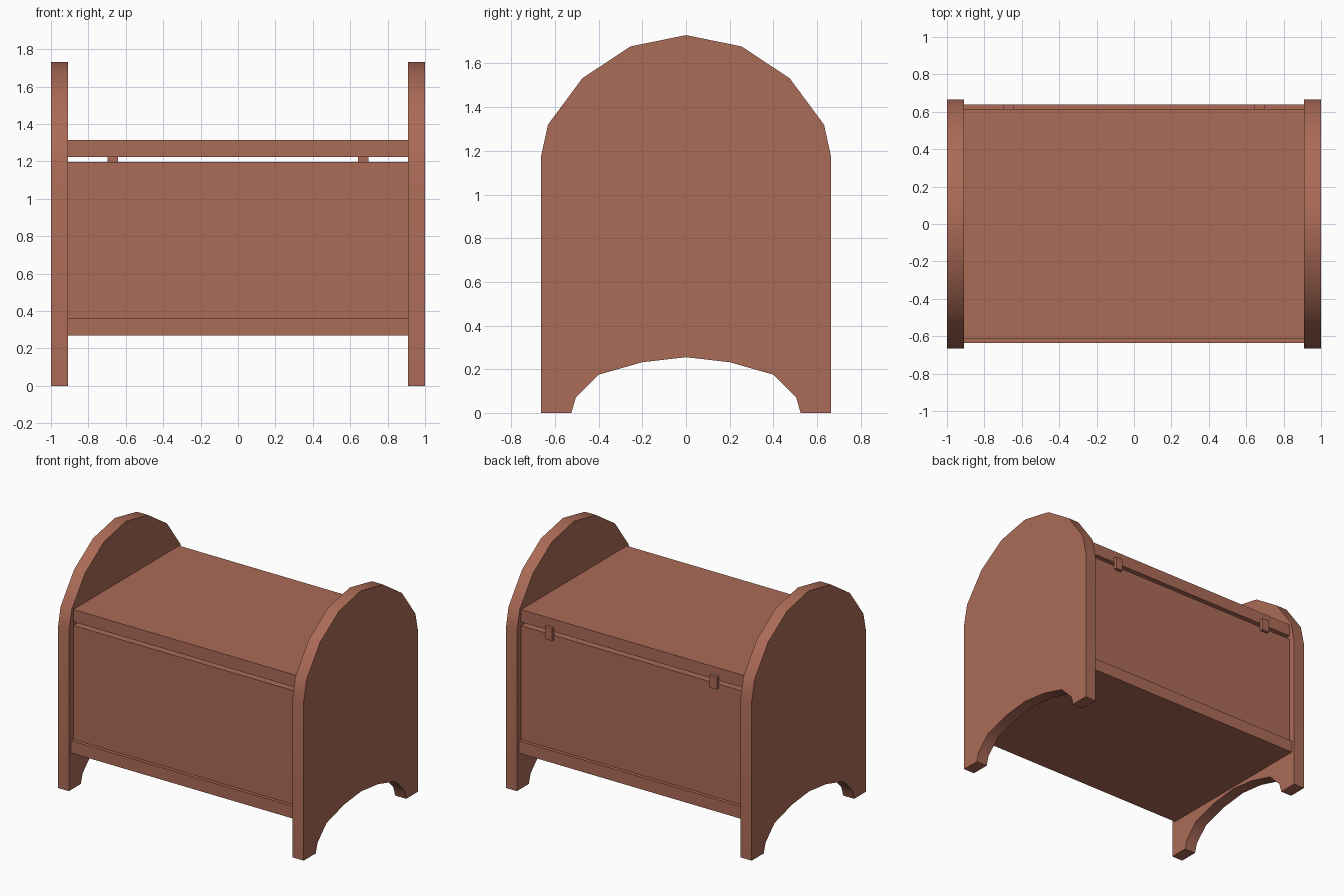
import bpy, bmesh, math

if "Cube" in bpy.data.objects:
    bpy.data.objects.remove(bpy.data.objects["Cube"])

wood = bpy.data.materials.new("reddish_brown_wood")
wood.diffuse_color = (0.41, 0.147, 0.095, 1)
wood.use_nodes = True
wood.node_tree.nodes["Principled BSDF"].inputs["Base Color"].default_value = wood.diffuse_color


def add_object(name, bm):
    bmesh.ops.recalc_face_normals(bm, faces=bm.faces)
    mesh = bpy.data.meshes.new(name)
    bm.to_mesh(mesh)
    bm.free()
    mesh.materials.append(wood)
    obj = bpy.data.objects.new(name, mesh)
    bpy.context.collection.objects.link(obj)
    return obj


def board(name, x, y, z):
    """Box from (min, max) ranges on each axis."""
    bm = bmesh.new()
    bmesh.ops.create_cube(bm, size=1)
    for v in bm.verts:
        v.co = [r[0] if c < 0 else r[1] for c, r in zip(v.co, (x, y, z))]
    return add_object(name, bm)


def end_panel(name, x0, x1):
    """Arched end board with an arched cut-out between its feet."""
    outer = [(0.665, 0), (0.665, 1.17), (0.632, 1.32), (0.475, 1.532), (0.255, 1.678)]
    inner = [(0.20, 0.232), (0.40, 0.175), (0.505, 0.07), (0.525, 0)]
    profile = (outer + [(0, 1.73)] + [(-y, z) for y, z in reversed(outer)]
               + [(-y, z) for y, z in reversed(inner)] + [(0, 0.255)] + inner)
    bm = bmesh.new()
    face = bm.faces.new([bm.verts.new((x0, y, z)) for y, z in profile])
    ext = bmesh.ops.extrude_face_region(bm, geom=[face])
    moved = [g for g in ext["geom"] if isinstance(g, bmesh.types.BMVert)]
    bmesh.ops.translate(bm, verts=moved, vec=(x1 - x0, 0, 0))
    obj = add_object(name, bm)
    # soft shading around the curved rim, crisp side edges
    bpy.ops.object.select_all(action='DESELECT')
    obj.select_set(True)
    bpy.context.view_layer.objects.active = obj
    bpy.ops.object.shade_smooth_by_angle(angle=math.radians(32))


# end panels
end_panel("left_end_panel", -1.0, -0.91)
end_panel("right_end_panel", 0.91, 1.0)

# chest body: base board, front and back walls, lid
span = (-0.91, 0.91)
board("base_board", span, (-0.637, 0.64), (0.27, 0.36))
board("front_wall", span, (-0.612, -0.522), (0.36, 1.197))
board("back_wall", span, (0.525, 0.615), (0.36, 1.197))
board("lid", span, (-0.612, 0.615), (1.224, 1.315))

# hinges bridging the lid gap at the back
for side, x in (("left", -0.67), ("right", 0.67)):
    board(side + "_hinge", (x - 0.029, x + 0.029), (0.613, 0.64), (1.166, 1.257))
